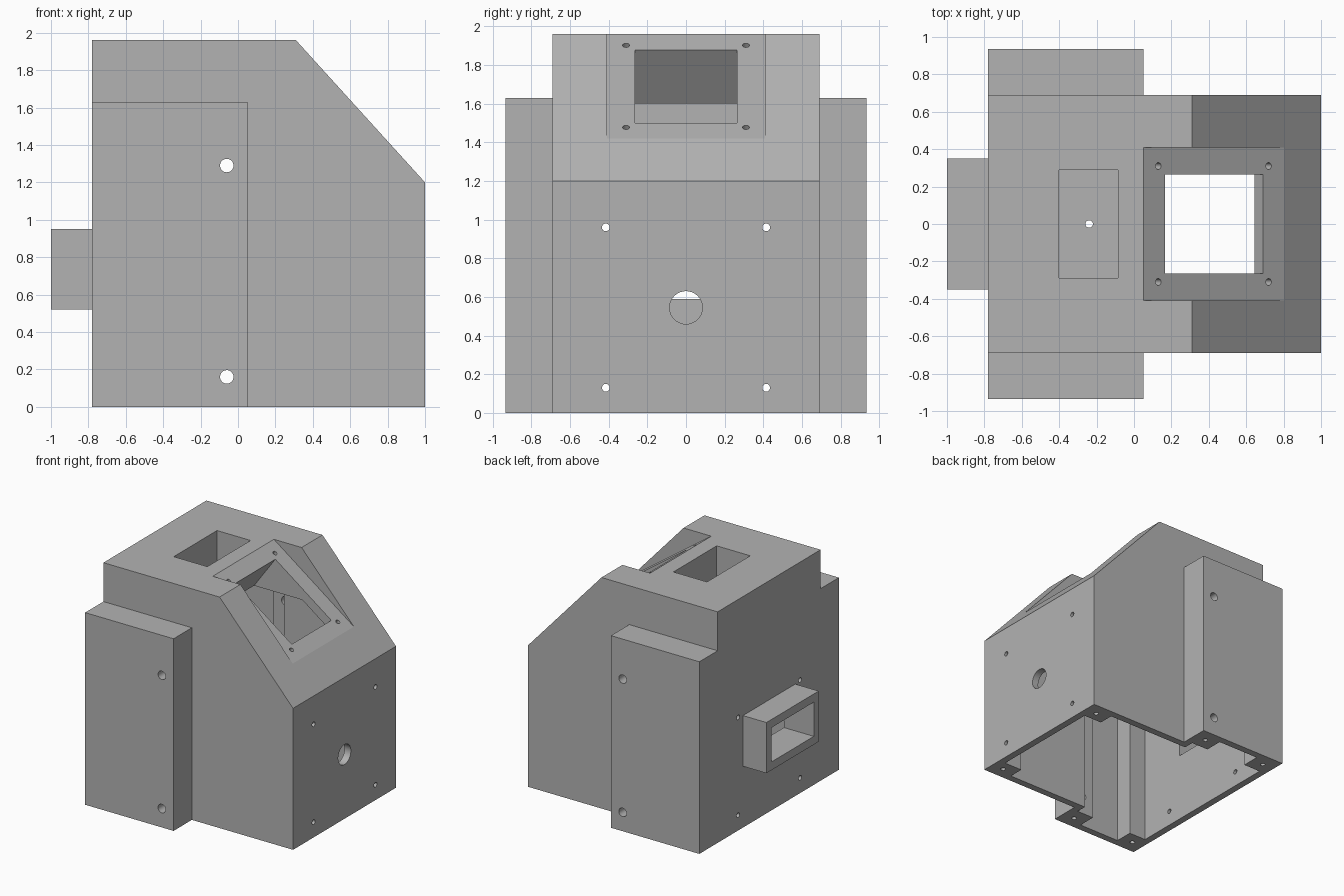
import bpy, bmesh
from math import radians
from mathutils import Vector, Matrix

old = bpy.data.objects.get("Cube")
if old:
    bpy.data.objects.remove(old, do_unlink=True)


def add_mesh(name, bm):
    bmesh.ops.recalc_face_normals(bm, faces=bm.faces)
    mesh = bpy.data.meshes.new(name)
    bm.to_mesh(mesh)
    bm.free()
    obj = bpy.data.objects.new(name, mesh)
    bpy.context.collection.objects.link(obj)
    return obj


def side_profile(name, points, half_width):
    """Extrude an x-z outline across y, centred on y = 0."""
    bm = bmesh.new()
    face = bm.faces.new([bm.verts.new((x, -half_width, z)) for x, z in points])
    new = bmesh.ops.extrude_face_region(bm, geom=[face])["geom"]
    verts = [v for v in new if isinstance(v, bmesh.types.BMVert)]
    bmesh.ops.translate(bm, vec=(0, 2 * half_width, 0), verts=verts)
    return add_mesh(name, bm)


def box(name, x, y, z):
    bm = bmesh.new()
    bmesh.ops.create_cube(bm, size=1)
    for v in bm.verts:
        v.co = [lo + (c + 0.5) * (hi - lo) for c, (lo, hi) in zip(v.co, (x, y, z))]
    return add_mesh(name, bm)


def rod(name, center, axis, radius, length):
    bm = bmesh.new()
    turn = Vector(axis).to_track_quat("Z", "Y").to_matrix().to_4x4()
    bmesh.ops.create_cone(bm, cap_ends=True, segments=40, radius1=radius,
                          radius2=radius, depth=length,
                          matrix=Matrix.Translation(center) @ turn)
    return add_mesh(name, bm)


def combine(target, tool, operation):
    """Apply a boolean and discard the tool."""
    tool.hide_render = True
    mod = target.modifiers.new("boolean", "BOOLEAN")
    mod.operation, mod.solver, mod.object = operation, "EXACT", tool
    bpy.context.view_layer.objects.active = target
    bpy.ops.object.modifier_apply(modifier=mod.name)
    bpy.data.objects.remove(tool, do_unlink=True)


def cut(target, tool):
    combine(target, tool, "DIFFERENCE")


def join(target, tool):
    combine(target, tool, "UNION")


WALL = 0.06
BACK = -0.78

# Outer casing: sloped body, side wings and rear duct
housing = side_profile("housing", [(BACK, 0), (1, 0), (1, 1.2), (0.31, 1.96), (BACK, 1.96)], 0.69)
join(housing, box("wings", (BACK, 0.05), (-0.935, 0.935), (0, 1.63)))
join(housing, box("rear_duct", (-1, BACK + 0.02), (-0.35, 0.35), (0.52, 0.95)))

# Inner cavity, open at the bottom
cavity = side_profile("cavity", [(BACK + WALL, -0.2), (0.94, -0.2), (0.94, 1.177),
                                 (0.284, 1.9), (BACK + WALL, 1.9)], 0.63)
join(cavity, box("wing_cavity", (BACK + WALL, 0.05 - WALL), (-0.875, 0.875), (-0.2, 1.57)))

# Solid backing left behind the screen frame and around the top pocket
cut(cavity, side_profile("frame_backing", [(-0.45, 1.6), (0.418, 1.6), (0.84, 1.296),
                                           (0.95, 1.4), (0.4, 2.1), (-0.45, 2.1)], 0.47))

# Corner columns left standing in the cavity
for side in (-1, 1):
    for x, inner in (((0.77, 1.2), 0.5), ((-0.17, 0.1), 0.72), ((-1, -0.56), 0.72)):
        cut(cavity, box("column", x, sorted((side * inner, side * 1.2)), (-0.4, 2.2)))
cut(housing, cavity)

# Recessed screen frame with a perpendicular window
top, low = Vector((0.05, 0, 1.96)), Vector((0.8, 0, 1.42))
along = (low - top).normalized()
normal = Vector((-along.z, 0, along.x))


def on_frame(x, height=0.0):
    p = top + along * ((x - top.x) / along.x) + normal * height
    return p.x, p.z


cut(housing, side_profile("frame_recess", [on_frame(0), on_frame(0.84), on_frame(0.84, 0.6),
                                           on_frame(0, 0.6)], 0.41))
cut(housing, side_profile("window", [on_frame(0.165, -0.42), on_frame(0.69, -0.42),
                                     on_frame(0.69, 0.2), on_frame(0.165, 0.2)], 0.265))
for x in (0.13, 0.72):
    for y in (-0.31, 0.31):
        px, pz = on_frame(x)
        cut(housing, rod("frame_screw_hole", (px, y, pz), normal, 0.018, 0.12))

# Top pocket with its cable hole
cut(housing, box("top_pocket", (-0.4, -0.085), (-0.29, 0.29), (1.66, 2.1)))
cut(housing, rod("pocket_hole", (-0.24, 0, 1.63), (0, 0, 1), 0.02, 0.3))

# Duct opening and front port
cut(housing, box("duct_opening", (-1.1, -0.6), (-0.285, 0.285), (0.59, 0.88)))
cut(housing, rod("front_port", (1, 0, 0.545), (1, 0, 0), 0.085, 0.3))

# Small holes through front and rear walls
for y in (-0.415, 0.415):
    for z in (0.13, 0.96):
        cut(housing, rod("wall_hole", (0, y, z), (1, 0, 0), 0.02, 2.4))

# Holes across both wings
for z in (0.16, 1.29):
    cut(housing, rod("wing_hole", (-0.06, 0, z), (0, 1, 0), 0.036, 2.2))

# Screw holes under the columns
for side in (-1, 1):
    for x, y in ((0.89, 0.585), (-0.06, 0.825), (-0.67, 0.82)):
        cut(housing, rod("base_screw_hole", (x, y * side, 0), (0, 0, 1), 0.02, 0.24))

# Single plain colour
grey = bpy.data.materials.new("light_grey")
grey.use_nodes = True
color = (0.45, 0.45, 0.45, 1)
grey.diffuse_color = color
grey.node_tree.nodes["Principled BSDF"].inputs["Base Color"].default_value = color
housing.data.materials.clear()
housing.data.materials.append(grey)
for poly in housing.data.polygons:
    poly.material_index = 0

bpy.ops.object.select_all(action="DESELECT")
housing.select_set(True)
bpy.context.view_layer.objects.active = housing
bpy.ops.object.shade_smooth_by_angle(angle=radians(10))
